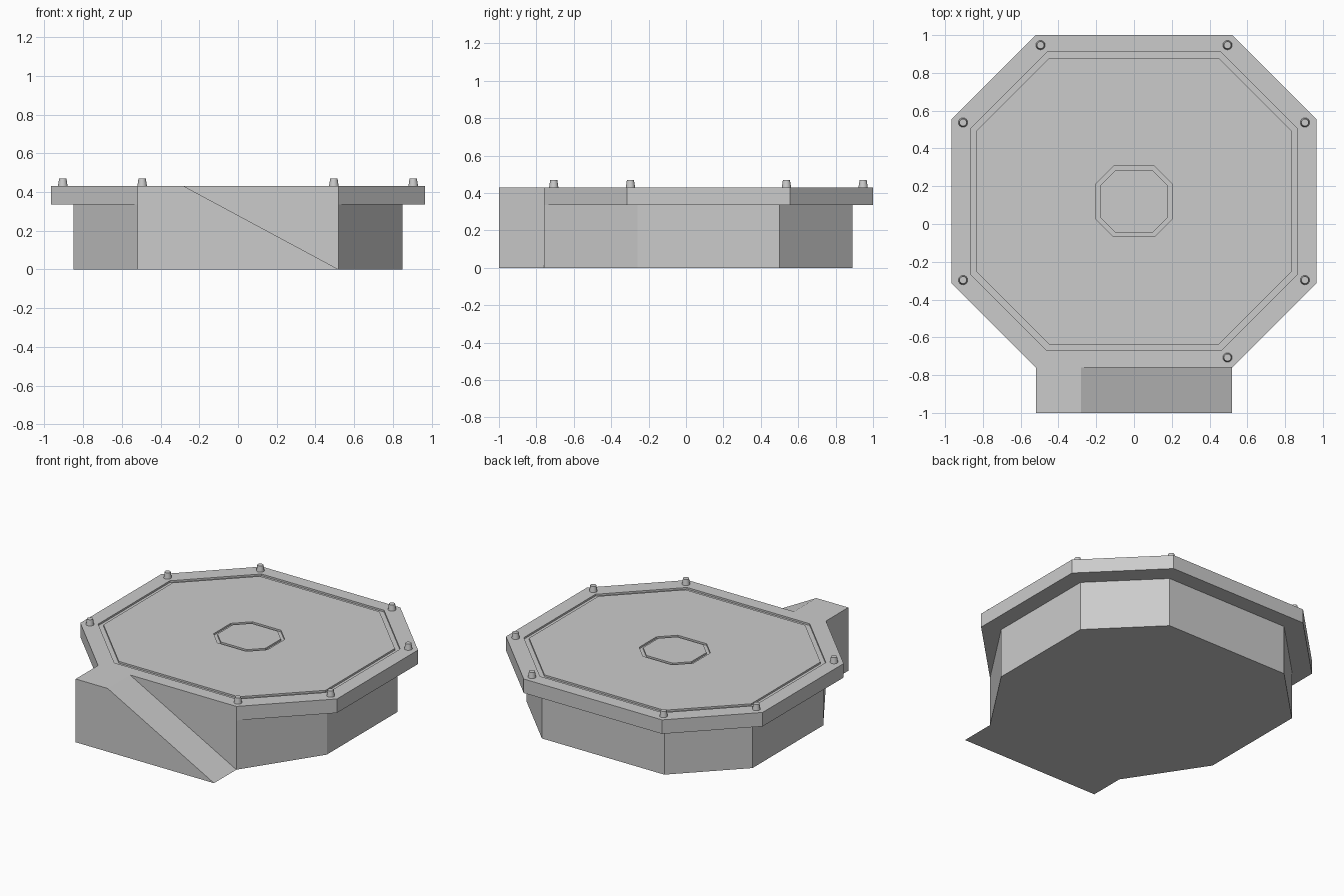
import bpy
import bmesh

if "Cube" in bpy.data.objects:
    bpy.data.objects.remove(bpy.data.objects["Cube"], do_unlink=True)

grey = bpy.data.materials.new("light_grey")
grey.use_nodes = True
COLOUR = (0.6, 0.6, 0.6, 1)
grey.diffuse_color = COLOUR
grey.node_tree.nodes["Principled BSDF"].inputs["Base Color"].default_value = COLOUR

CENTRE_Y = 0.12
DECK_TOP, DECK_BOTTOM = 0.43, 0.335
GROOVE_DEPTH = 0.012


def octagon(half_x, half_y, cut):
    """Rectangle with 45 degree corners, counter-clockwise from front right."""
    ix, iy = half_x - cut, half_y - cut
    pts = [(ix, -half_y), (half_x, -iy), (half_x, iy), (ix, half_y)]
    pts += [(-x, y) for x, y in reversed(pts)]
    return [(x, y + CENTRE_Y) for x, y in pts]


def finish(name, bm):
    bmesh.ops.recalc_face_normals(bm, faces=bm.faces)
    mesh = bpy.data.meshes.new(name)
    bm.to_mesh(mesh)
    bm.free()
    mesh.materials.append(grey)
    obj = bpy.data.objects.new(name, mesh)
    bpy.context.collection.objects.link(obj)
    return obj


def loft(name, rings):
    """Skin a stack of (outline, z) rings and cap both ends."""
    bm = bmesh.new()
    loops = [[bm.verts.new((x, y, z)) for x, y in pts] for pts, z in rings]
    for a, b in zip(loops, loops[1:]):
        for i in range(len(a)):
            j = (i + 1) % len(a)
            bm.faces.new((a[i], a[j], b[j], b[i]))
    bm.faces.new(loops[0][::-1])
    bm.faces.new(loops[-1])
    return finish(name, bm)


# Deck slab with two octagonal grooves sunk into its top
deck_outline = octagon(0.965, 0.88, 0.445)
rings = [(deck_outline, DECK_BOTTOM), (deck_outline, DECK_TOP)]
floor = DECK_TOP - GROOVE_DEPTH
for outer, inner in (
    (octagon(0.866, 0.79, 0.405), octagon(0.835, 0.757, 0.385)),
    (octagon(0.203, 0.187, 0.095), octagon(0.181, 0.165, 0.083)),
):
    rings += [(outer, DECK_TOP), (outer, floor), (inner, floor), (inner, DECK_TOP)]
loft("deck", rings)

# Base drum, its front pulled out flush with the deck front
base_outline = octagon(0.85, 0.77, 0.39)
base_outline[0] = deck_outline[0]
base_outline[-1] = deck_outline[-1]
loft("base", [(base_outline, 0), (base_outline, DECK_BOTTOM)])

# Front ramp: a landing at the right, sloping down to the left
profile = [(-0.52, 0), (0.52, 0), (-0.28, DECK_TOP), (-0.52, DECK_TOP)]
bm = bmesh.new()
side = bm.faces.new([bm.verts.new((x, -1, z)) for x, z in profile])
new = bmesh.ops.extrude_face_region(bm, geom=[side])["geom"]
bmesh.ops.translate(bm, vec=(0, 0.24, 0),
                    verts=[v for v in new if isinstance(v, bmesh.types.BMVert)])
if not any(f.normal.y < -0.9 for f in bm.faces):
    bm.faces.new([v for v in bm.verts if v.co.y < -0.9])
finish("ramp", bm)

# Tapered pegs at the deck corners, leaving out the one beside the landing
peg_spots = octagon(0.905, 0.827, 0.41)[:-1]
for i, (px, py) in enumerate(peg_spots):
    bm = bmesh.new()
    bmesh.ops.create_cone(bm, cap_ends=True, segments=16,
                          radius1=0.025, radius2=0.019, depth=0.04)
    top = [f for f in bm.faces if f.normal.z > 0.9]
    bmesh.ops.inset_region(bm, faces=top, thickness=0.004, depth=0)
    peg = finish(f"peg_{i + 1}", bm)
    peg.location = (px, py, DECK_TOP + 0.019)
    bpy.context.view_layer.objects.active = peg
    bpy.ops.object.select_all(action="DESELECT")
    peg.select_set(True)
    bpy.ops.object.shade_smooth_by_angle()
